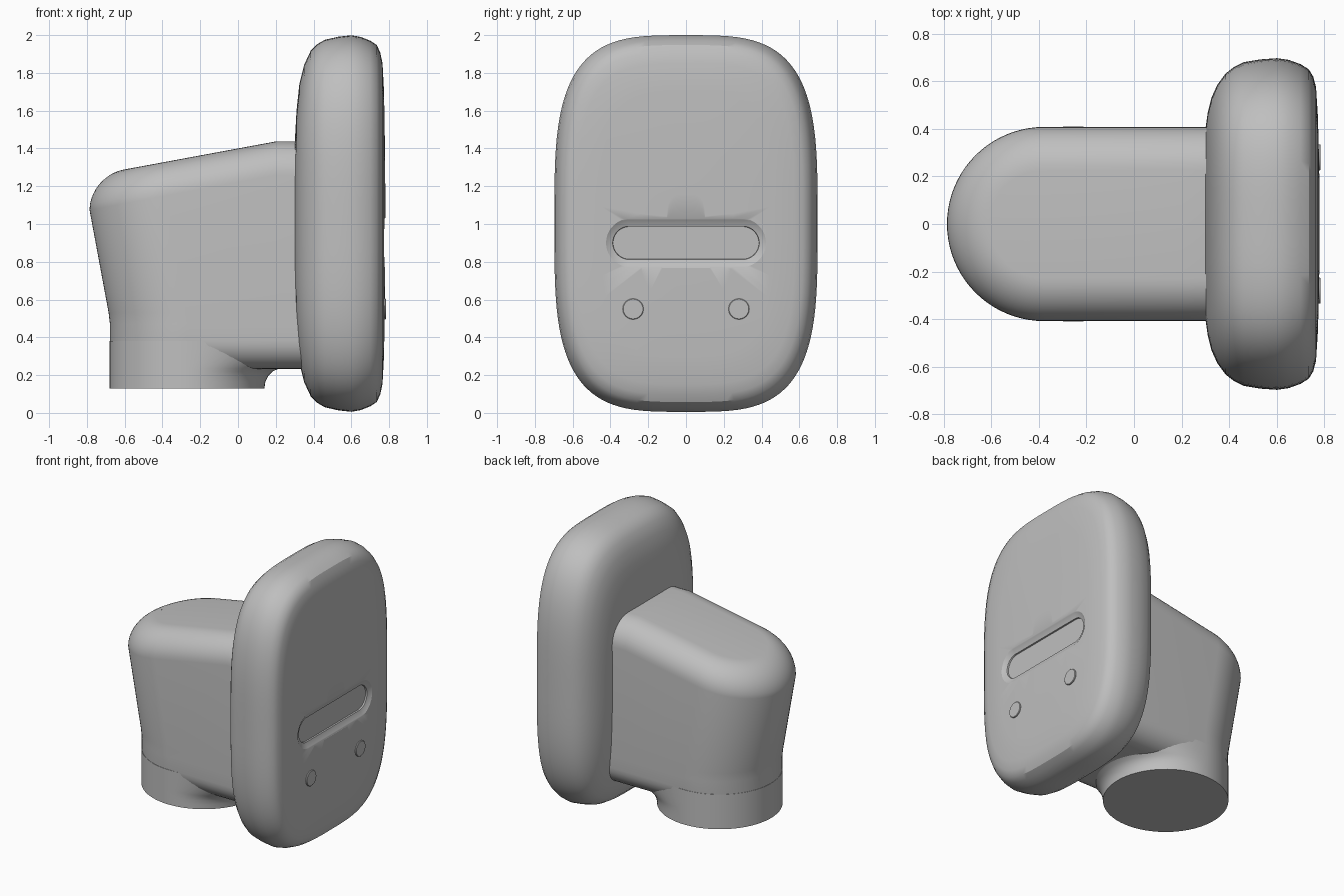
import bpy, bmesh
from math import sin, cos, pi, copysign, radians

cube = bpy.data.objects.get("Cube")
if cube:
    bpy.data.objects.remove(cube)

GREY = (0.52, 0.52, 0.52, 1)
grey = bpy.data.materials.new("plain_grey")
grey.use_nodes = True
grey.diffuse_color = GREY
grey.node_tree.nodes["Principled BSDF"].inputs["Base Color"].default_value = GREY


def loft(name, rings):
    """Skin a stack of mirror-symmetric rings; caps are bridged across the mirror."""
    bm = bmesh.new()
    loops = [[bm.verts.new(p) for p in ring] for ring in rings]
    n = len(loops[0])
    for a, b in zip(loops, loops[1:]):
        for i in range(n):
            j = (i + 1) % n
            bm.faces.new((a[i], a[j], b[j], b[i]))
    for cap in (loops[0], loops[-1]):
        for i in range(n // 2 - 1):
            bm.faces.new((cap[i], cap[i + 1], cap[n - 2 - i], cap[n - 1 - i]))
    bmesh.ops.recalc_face_normals(bm, faces=bm.faces)
    mesh = bpy.data.meshes.new(name)
    bm.to_mesh(mesh)
    bm.free()
    mesh.materials.append(grey)
    obj = bpy.data.objects.new(name, mesh)
    bpy.context.collection.objects.link(obj)
    return obj


def smooth(obj):
    bpy.ops.object.select_all(action='DESELECT')
    obj.select_set(True)
    bpy.context.view_layer.objects.active = obj
    bpy.ops.object.shade_smooth_by_angle(angle=radians(32))


def squircle(x, hy, hz, n=112, power=3.5):
    ring = []
    for i in range(n):
        a = 2 * pi * (i + 0.5) / n
        c, s = cos(a), sin(a)
        ring.append((x, copysign(abs(c) ** (2 / power), c) * hy,
                     1.0025 + copysign(abs(s) ** (2 / power), s) * hz))
    return ring


def pill(x, half, r, y=0, z=0, n=48):
    ring = []
    for i in range(n):
        a = 2 * pi * (i + 0.5) / n
        ring.append((x, y + copysign(half - r, cos(a)) + r * cos(a), z + r * sin(a)))
    return ring


# Domed head plate: x, half width, half height
head_profile = [
    (.30, .40, .42), (.31, .47, .60), (.325, .53, .74), (.35, .585, .84),
    (.385, .633, .915), (.42, .66, .95), (.46, .68, .973), (.53, .692, .989),
    (.60, .697, .997), (.65, .69, .988), (.70, .672, .968), (.735, .65, .945),
    (.753, .62, .905), (.765, .575, .85), (.773, .45, .70), (.778, .25, .40),
    (.78, .10, .16)]
head = loft("head_plate", [squircle(*p) for p in head_profile])

# Recessed slot with a rounded rim
slot_profile = [(.85, .435, .135), (.781, .435, .135), (.773, .422, .122),
                (.763, .405, .105), (.757, .388, .088), (.747, .386, .086)]
cutter = loft("slot_cutter", [pill(x, h, r, 0, .9) for x, h, r in slot_profile])
cutter.hide_render = True
cutter.hide_set(True)
cut = head.modifiers.new("slot", 'BOOLEAN')
cut.operation = 'DIFFERENCE'
cut.object = cutter
cut.solver = 'EXACT'
# Bake the cut into the head
bpy.context.view_layer.objects.active = head
bpy.ops.object.modifier_apply(modifier=cut.name)
bpy.data.objects.remove(cutter)
smooth(head)

# Two small round buttons
for side, y in (("left", .28), ("right", -.28)):
    button = loft(side + "_button", [pill(x, r, r, y, .55) for x, r in
                                     ((.74, .055), (.781, .055), (.784, .052))])
    smooth(button)


# Arm: a U-shaped plan that leans backward and has a sloped, rounded top
def top_height(x):
    return min(1.437, 1.40 + .185 * x)


def u_ring(centre, r, height, n=40):
    plan = [(.36, r), (.2, r)]
    for i in range(n + 1):
        a = pi / 2 + pi * i / n
        plan.append((centre + r * cos(a), r * sin(a)))
    plan += [(.2, -r), (.36, -r)]
    return [(x, y, height(x)) for x, y in plan]


RADIUS, LOW, HIGH = .408, .15, .18
rings = []
for i in range(9):
    a = pi / 2 * (1 - i / 8)
    z = .233 + LOW * (1 - sin(a))
    rings.append(u_ring(-.27, RADIUS - LOW * (1 - cos(a)), lambda x, z=z: z))
rings.append(u_ring(-.27, RADIUS, lambda x: .47))
rings.append(u_ring(-.277, RADIUS, lambda x: .53))
for i in range(11):
    a = pi / 2 * i / 10
    drop = HIGH * (1 - sin(a))
    rings.append(u_ring(-.378, RADIUS - HIGH * (1 - cos(a)),
                        lambda x, d=drop: top_height(x) - d))
smooth(loft("arm", rings))

# Round neck flaring forward into the underside of the arm
neck = []
for z, flare in ((.13, 0), (.165, .005), (.195, .02), (.22, .045),
                 (.236, .08), (.30, .22), (.38, .40)):
    ring = []
    for i in range(80):
        a = 2 * pi * (i + 0.5) / 80
        ring.append((-.27 + .41 * cos(a) + flare * max(0, cos(a)), .41 * sin(a), z))
    neck.append(ring)
smooth(loft("neck", neck))
